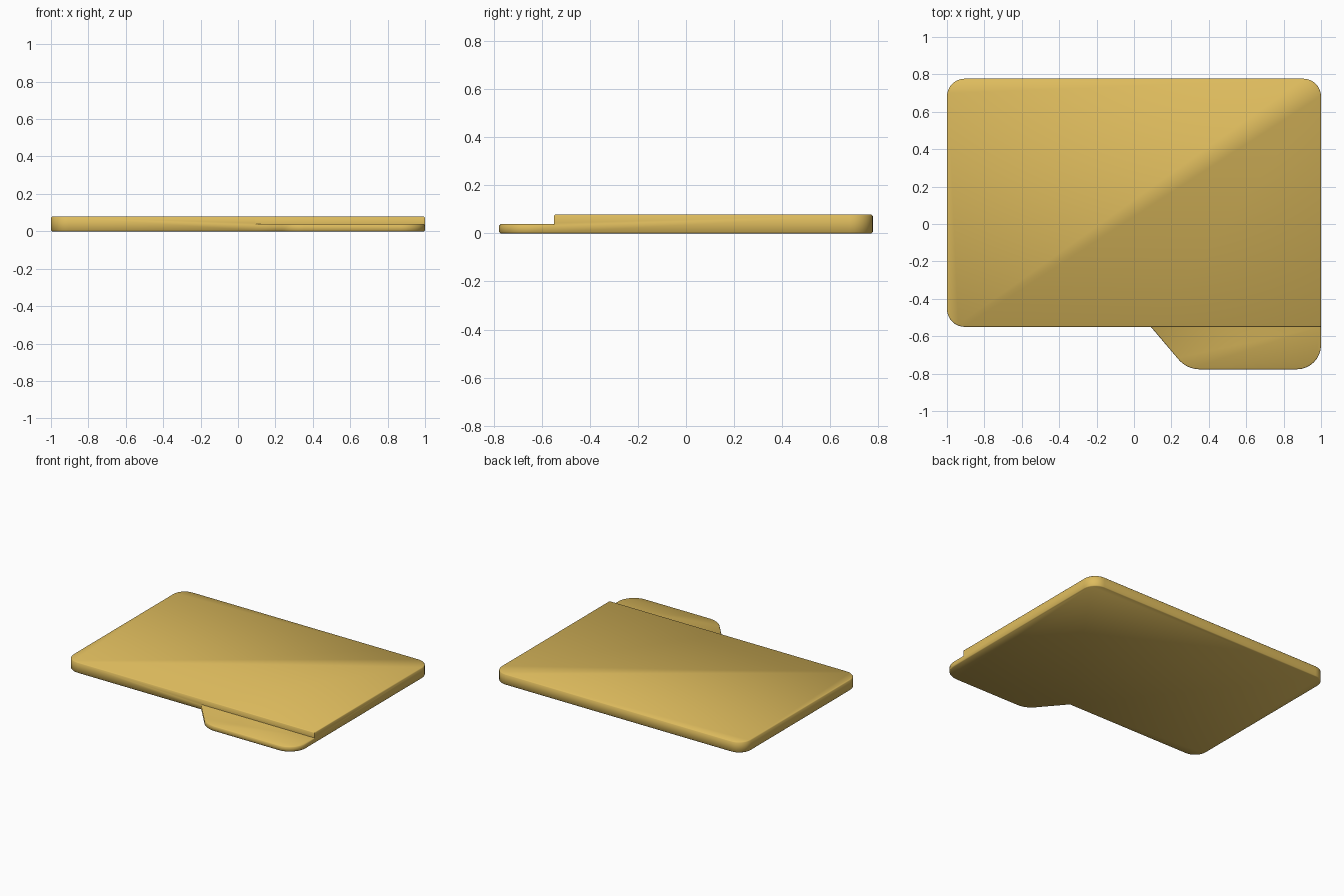
import bpy, bmesh, math

if "Cube" in bpy.data.objects:
    bpy.data.objects.remove(bpy.data.objects["Cube"])

Z_TAB, Z_TOP = 0.038, 0.078
BEVEL = 0.005


def arc(cx, cy, r, a0, a1, n=8):
    """Points of a rounded corner, angles in degrees."""
    return [(cx + r * math.cos(math.radians(a0 + (a1 - a0) * i / n)),
             cy + r * math.sin(math.radians(a0 + (a1 - a0) * i / n)))
            for i in range(n + 1)]


# Outlines, counter-clockwise; the body and tab share the line from A to B
A, B = (0.09, -0.55), (1.0, -0.55)
r = 0.095
body = ([B] + arc(1 - r, 0.777 - r, r, 0, 90) + arc(-1 + r, 0.777 - r, r, 90, 180)
        + arc(-1 + r, -0.55 + r, r, 180, 270) + [A])
tab = arc(0.352, -0.627, 0.15, 218, 270) + arc(0.87, -0.647, 0.13, 270, 360)

bm = bmesh.new()


def ring(points, z):
    return [bm.verts.new((x, y, z)) for x, y in points]


def walls(low, high):
    n = len(low)
    for i in range(n):
        j = (i + 1) % n
        bm.faces.new((low[i], low[j], high[j], high[i]))


def is_level(e):
    return abs(e.verts[0].co.z - e.verts[1].co.z) < 1e-6


nb = len(body)
outline = body + tab
low, mid, top = ring(outline, 0), ring(outline, Z_TAB), ring(body, Z_TOP)

# Underside, lower rim and tab top
bm.faces.new(list(reversed(low)))
walls(low, mid)
bm.faces.new(mid[nb - 1:] + mid[:1])
# Upper rim, including the step above the tab, and the cover face
walls(mid[:nb], top)
bm.faces.new(top)
bm.normal_update()

# Merge the flat seams between the lower and upper rim
seam = [e for e in bm.edges if is_level(e) and e.calc_face_angle(0) < 0.001]
bmesh.ops.dissolve_edges(bm, edges=seam, use_verts=True)
bm.normal_update()

# Fine chamfer around the underside, tab top and cover
rims = [e for e in bm.edges if is_level(e) and e.calc_face_angle_signed(0) > 0.5]
bmesh.ops.bevel(bm, geom=rims, offset=BEVEL, segments=1, profile=0.5,
                affect='EDGES', clamp_overlap=True)
bmesh.ops.recalc_face_normals(bm, faces=bm.faces[:])
bm.normal_update()

# Soft shading, with a crisp inner corner where the tab meets the cover
for f in bm.faces:
    f.smooth = True
for e in bm.edges:
    if e.calc_face_angle(0) > math.radians(60):
        e.smooth = False

mesh = bpy.data.meshes.new("tabbed_panel")
bm.to_mesh(mesh)
bm.free()
panel = bpy.data.objects.new("tabbed_panel", mesh)
bpy.context.collection.objects.link(panel)

gold = bpy.data.materials.new("gold_yellow")
gold.diffuse_color = (0.73, 0.50, 0.11, 1)
gold.use_nodes = True
gold.node_tree.nodes["Principled BSDF"].inputs["Base Color"].default_value = gold.diffuse_color
mesh.materials.append(gold)
